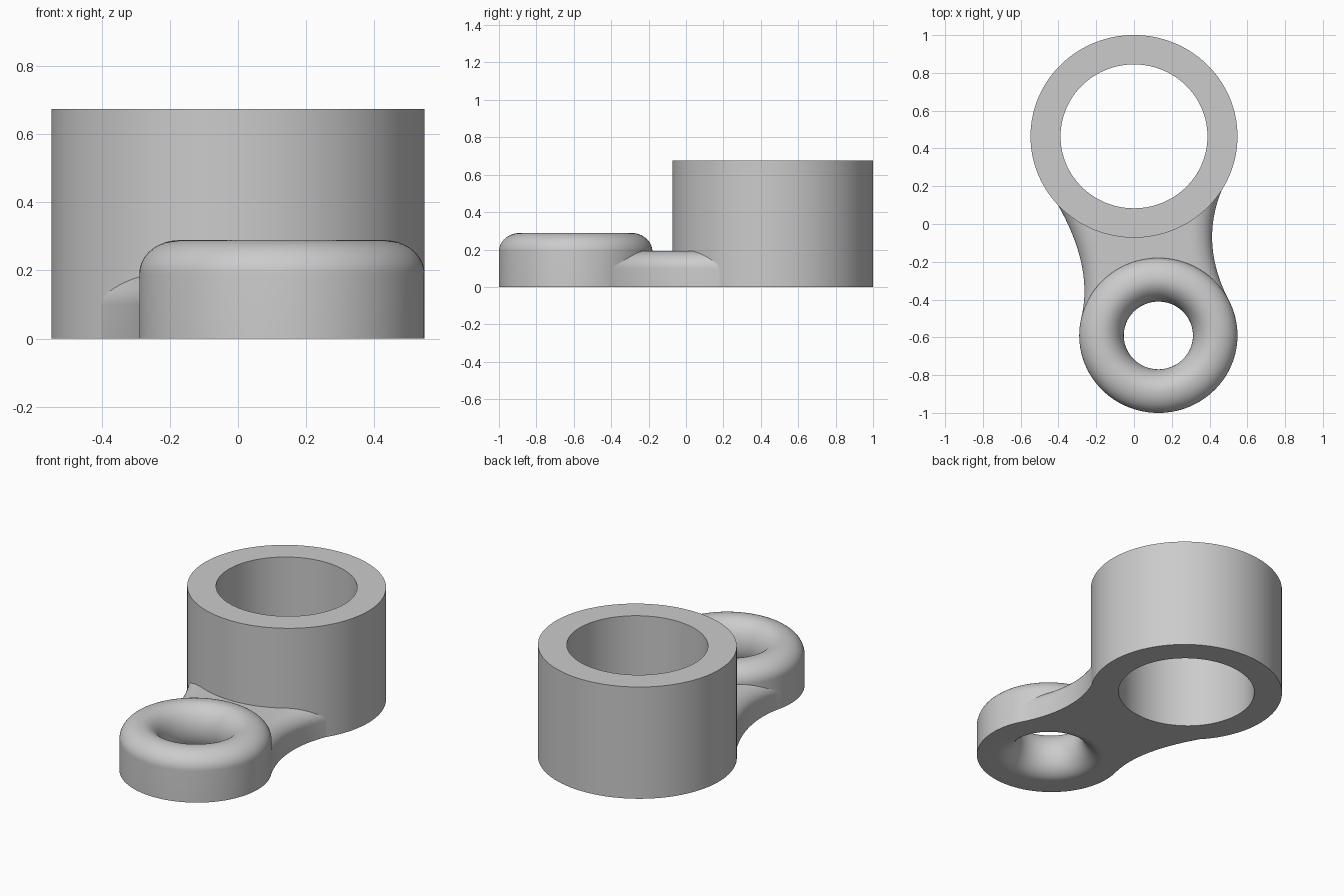
import bpy, math
from mathutils import Vector

old = bpy.data.objects.get("Cube")
if old:
    bpy.data.objects.remove(old, do_unlink=True)

grey = bpy.data.materials.new("plain grey")
grey.use_nodes = True
COLOUR = (0.6, 0.6, 0.6, 1)
grey.diffuse_color = COLOUR
grey.node_tree.nodes["Principled BSDF"].inputs["Base Color"].default_value = COLOUR

SQUASH = 0.979  # rings are slightly narrower in depth
BIG = (0, 0.464)
SMALL = (0.129, -0.59)


def make(name, verts, faces):
    mesh = bpy.data.meshes.new(name)
    mesh.from_pydata(verts, [], faces)
    mesh.materials.append(grey)
    ob = bpy.data.objects.new(name, mesh)
    bpy.context.collection.objects.link(ob)
    return ob


def smooth(ob):
    bpy.ops.object.select_all(action='DESELECT')
    ob.select_set(True)
    bpy.context.view_layer.objects.active = ob
    bpy.ops.object.shade_smooth_by_angle(angle=math.radians(35))


def lathe(name, profile, centre, n=128):
    """Spin a closed (radius, height) loop, listed counter-clockwise."""
    m = len(profile)
    verts = []
    for i in range(n):
        a = math.tau * i / n
        verts += [(centre[0] + r * math.cos(a),
                   centre[1] + r * math.sin(a) * SQUASH, z) for r, z in profile]
    faces = []
    for i in range(n):
        p, q = i * m, (i + 1) % n * m
        for j in range(m):
            k = (j + 1) % m
            faces.append((p + j, q + j, q + k, p + k))
    ob = make(name, verts, faces)
    smooth(ob)
    return ob


def arc(cr, cz, rr, rz, start, end, n=16):
    angles = [math.radians(start + (end - start) * i / n) for i in range(n + 1)]
    return [(cr + rr * math.cos(a), cz + rz * math.sin(a)) for a in angles]


# Tall plain ring
lathe("tall_ring", [(0.389, 0), (0.548, 0), (0.548, 0.675), (0.389, 0.675)], BIG)

# Low ring: straight outer wall, rounded top, flared hole
low = [(0.419, 0)] + arc(0.301, 0.19, 0.118, 0.099, 0, 90)
low += arc(0.301, 0.1445, 0.118, 0.1445, 90, 270, 32)[1:]
lathe("low_ring", low, SMALL)


# Bridge: concave sides with rounded top edges
def bezier(a, b, c, t):
    return Vector(a) * (1 - t) ** 2 + Vector(b) * 2 * t * (1 - t) + Vector(c) * t * t


edge = [(0, 0)] + arc(0.12, 0.1, 0.12, 0.093, 180, 90, 12)
verts, faces, steps = [], [], 40
for i in range(steps + 1):
    t = i / steps
    left = bezier((-0.42, 0.13), (-0.21, -0.22), (-0.28, -0.5), t)
    right = bezier((0.485, 0.225), (0.335, -0.08), (0.5, -0.4), t)
    across = (right - left).normalized()
    verts += [(*(left + across * d), z) for d, z in edge]
    verts += [(*(right - across * d), z) for d, z in reversed(edge)]
m = len(edge) * 2
for i in range(steps):
    for j in range(m):
        k = (j + 1) % m
        faces.append((i * m + j, i * m + k, (i + 1) * m + k, (i + 1) * m + j))
faces += [tuple(reversed(range(m))), tuple(range(steps * m, steps * m + m))]
bridge = make("bridge", verts, faces)

# Clear the bridge out of both ring holes
for centre, radius in ((BIG, 0.46), (SMALL, 0.31)):
    bpy.ops.mesh.primitive_cylinder_add(vertices=96, radius=radius, depth=2,
                                        location=(*centre, 0))
    cutter = bpy.context.object
    cutter.name = "hole_cutter"
    cutter.scale.y = SQUASH
    cutter.hide_render = True
    cut = bridge.modifiers.new("clear_hole", 'BOOLEAN')
    cut.operation = 'DIFFERENCE'
    cut.solver = 'EXACT'
    cut.object = cutter
    bpy.context.view_layer.objects.active = bridge
    bpy.ops.object.modifier_apply(modifier=cut.name)
    bpy.data.objects.remove(cutter, do_unlink=True)
smooth(bridge)
